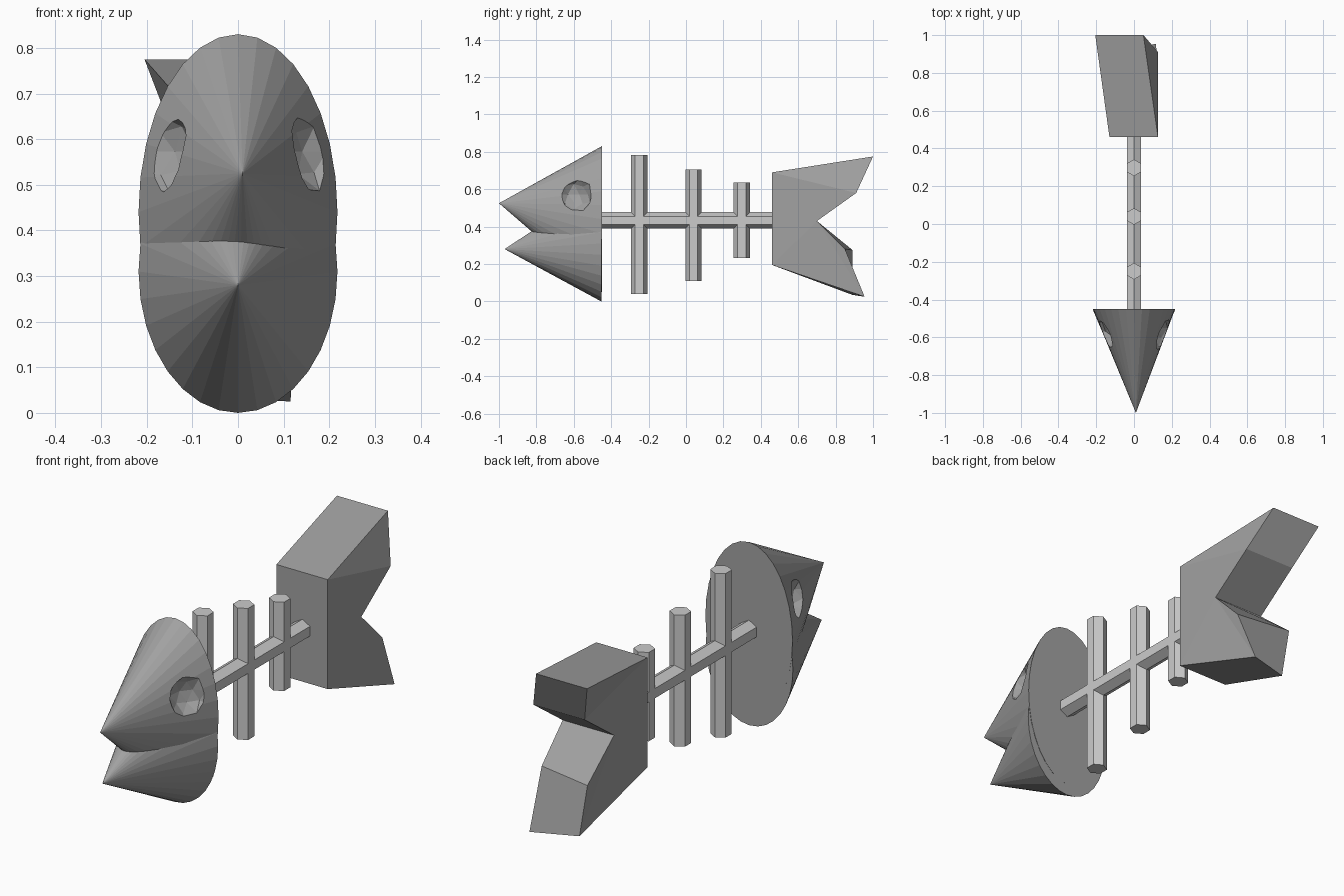
import bpy, bmesh, math, random
from mathutils import Vector

if "Cube" in bpy.data.objects:
    bpy.data.objects.remove(bpy.data.objects["Cube"])

random.seed(4)

# Darker grey for head and tail
dark = bpy.data.materials.new("dark_grey")
dark.diffuse_color = (0.36, 0.36, 0.36, 1)
dark.use_nodes = True
dark.node_tree.nodes["Principled BSDF"].inputs["Base Color"].default_value = dark.diffuse_color


def make_object(name, bm, material=None):
    bmesh.ops.recalc_face_normals(bm, faces=bm.faces[:])
    mesh = bpy.data.meshes.new(name)
    bm.to_mesh(mesh)
    bm.free()
    if material:
        mesh.materials.append(material)
    obj = bpy.data.objects.new(name, mesh)
    bpy.context.collection.objects.link(obj)
    return obj


def oblique_cone(name, tip, base_y, base_z, rx, rz, sides=32):
    """Elliptical cone whose tip need not sit over the base centre."""
    bm = bmesh.new()
    apex = bm.verts.new(tip)
    ring = []
    for i in range(sides):
        a = 2 * math.pi * i / sides
        ring.append(bm.verts.new((rx * math.sin(a), base_y, base_z + rz * math.cos(a))))
    bm.faces.new(ring)
    for i in range(sides):
        bm.faces.new((ring[i], ring[(i + 1) % sides], apex))
    return make_object(name, bm, dark)


def hex_bar(name, start, end, point_dir, r=0.044):
    """Six-sided bar from start to end with a corner along point_dir."""
    start, end, u = Vector(start), Vector(end), Vector(point_dir)
    v = (end - start).normalized().cross(u)
    bm = bmesh.new()
    rings = []
    for c in (start, end):
        rings.append([bm.verts.new(c + r * (u * math.cos(k * math.pi / 3) + v * math.sin(k * math.pi / 3)))
                      for k in range(6)])
        bm.faces.new(rings[-1])
    for k in range(6):
        n = (k + 1) % 6
        bm.faces.new((rings[0][k], rings[0][n], rings[1][n], rings[1][k]))
    return make_object(name, bm)


# Head: upper head and lower jaw
head = oblique_cone("upper_head", (0.01, -1.0, 0.525), -0.45, 0.44, 0.218, 0.39)
oblique_cone("lower_jaw", (0.0, -0.97, 0.28), -0.453, 0.31, 0.218, 0.31)

# Rough, shallow eye sockets carved from both sides of the head
for side, label in ((-1, "left"), (1, "right")):
    bm = bmesh.new()
    bmesh.ops.create_icosphere(bm, subdivisions=2, radius=0.1)
    for v in bm.verts:
        v.co *= random.uniform(0.88, 1.06)
    bmesh.ops.translate(bm, verts=bm.verts[:], vec=(side * 0.195, -0.6, 0.573))
    cutter = make_object(label + "_eye_cutter", bm, dark)
    cutter.hide_render = True
    cutter.hide_viewport = True
    mod = head.modifiers.new(label + "_eye_socket", 'BOOLEAN')
    mod.operation = 'DIFFERENCE'
    mod.solver = 'EXACT'
    mod.object = cutter

# Spine and ribs
hex_bar("spine", (0, -0.5, 0.433), (0, 0.5, 0.433), (0, 0, 1))
for name, y, low, high in (("front_rib", -0.25, 0.04, 0.782),
                           ("middle_rib", 0.04, 0.11, 0.705),
                           ("rear_rib", 0.298, 0.233, 0.635)):
    hex_bar(name, (0, y, low), (0, y, high), (0, 1, 0))

# Tail fin: skewed forked slab, outline corners on each side
near = [(0.127, 0.46, 0.69), (0.05, 1.0, 0.775), (0.127, 0.91, 0.58), (0.127, 0.70, 0.43),
        (0.127, 0.85, 0.28), (0.115, 0.955, 0.025), (0.127, 0.46, 0.195)]
far = [(-0.13, 0.46, 0.69), (-0.205, 1.0, 0.775), (-0.13, 0.91, 0.58), (-0.13, 0.70, 0.43),
       (-0.13, 0.89, 0.275), (-0.09, 0.89, 0.035), (-0.13, 0.46, 0.195)]
bm = bmesh.new()
sides = [[bm.verts.new(p) for p in pts] for pts in (near, far)]
for s in sides:
    bm.faces.new((s[0], s[3], s[6]))
    for lobe in ((0, 1, 2), (0, 2, 3), (3, 4, 5), (3, 5, 6)):
        bm.faces.new([s[i] for i in lobe])
for i in range(7):
    j = (i + 1) % 7
    bm.faces.new((sides[0][i], sides[0][j], sides[1][j], sides[1][i]))
make_object("tail_fin", bm, dark)
